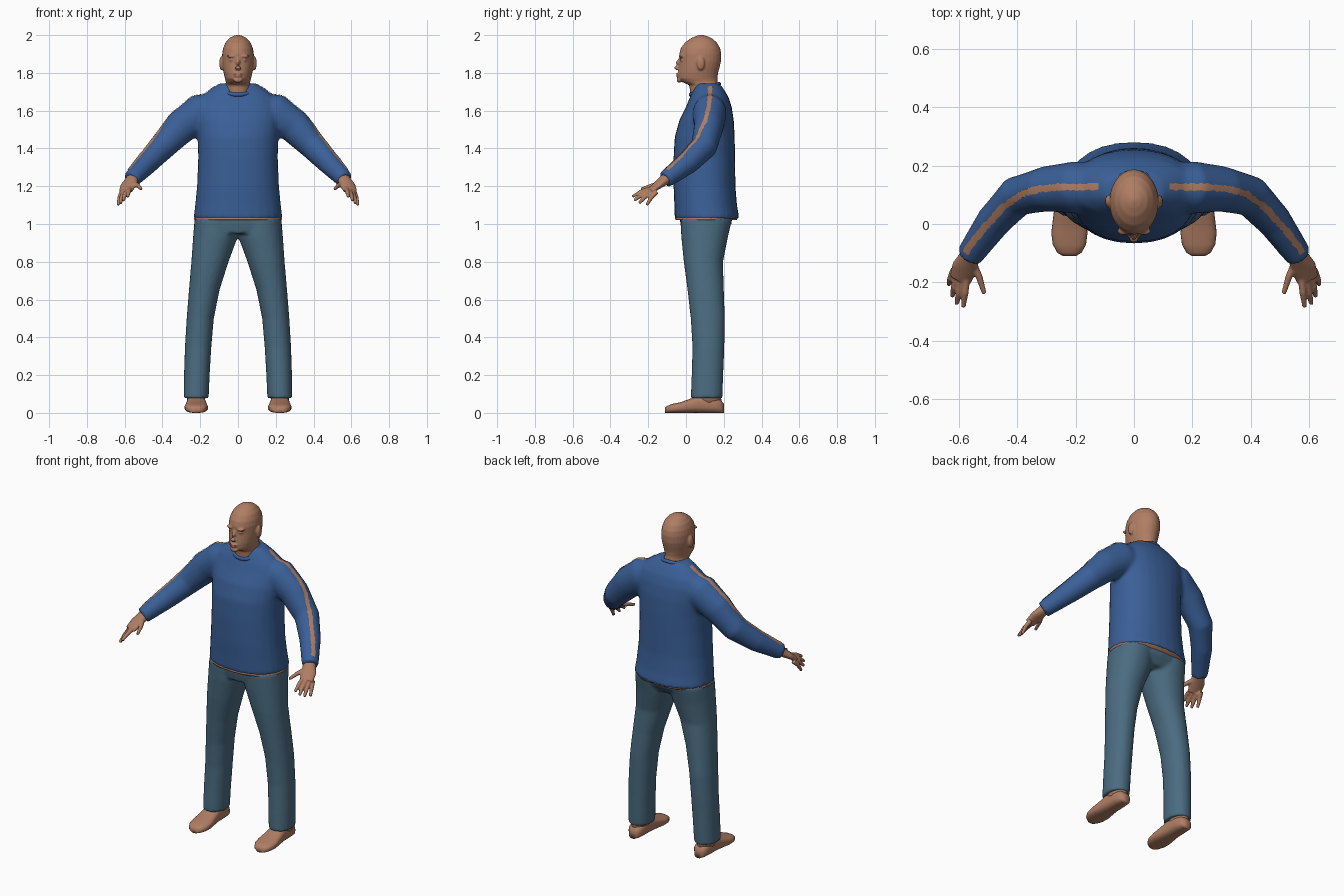
import bpy, bmesh, math, random
from mathutils import Vector, Matrix
from mathutils.bvhtree import BVHTree

if "Cube" in bpy.data.objects:
    bpy.data.objects.remove(bpy.data.objects["Cube"])

random.seed(4)


def material(name, rgb):
    m = bpy.data.materials.new(name)
    m.diffuse_color = (*rgb, 1)
    m.use_nodes = True
    m.node_tree.nodes["Principled BSDF"].inputs["Base Color"].default_value = m.diffuse_color
    return m


SKIN = material("skin", (0.43, 0.205, 0.125))
BLUE = material("shirt blue", (0.042, 0.115, 0.31))
TEAL = material("trouser teal", (0.07, 0.15, 0.22))


def loft(bm, rings, n=28, p=2.0):
    """Skin closed superellipse rings given as (centre, u vector, v vector)."""
    loops = []
    for c, u, v in rings:
        loop = []
        for i in range(n):
            a = 2 * math.pi * i / n
            ca, sa = math.cos(a), math.sin(a)
            loop.append(bm.verts.new(c + u * math.copysign(abs(ca) ** (2 / p), ca)
                                     + v * math.copysign(abs(sa) ** (2 / p), sa)))
        loops.append(loop)
    for a, b in zip(loops, loops[1:]):
        for i in range(n):
            j = (i + 1) % n
            bm.faces.new((a[i], a[j], b[j], b[i]))
    bm.faces.new(loops[0])
    bm.faces.new(loops[-1])


def column(bm, rows, cx=0.0, p=2.0):
    """Upright body from rows of (z, left x, right x, front y, back y)."""
    loft(bm, [(Vector(((l + r) / 2, (f + b) / 2, z)), Vector(((r - l) / 2, 0, 0)),
               Vector((0, (b - f) / 2, 0))) for z, l, r, f, b in rows], p=p)


def tube(bm, pts, s=1, n=20):
    """Limb along points (x, y, z, sideways radius, upright radius)."""
    cs = [Vector((s * q[0], q[1], q[2])) for q in pts]
    rings = []
    for i, q in enumerate(pts):
        t = (cs[min(i + 1, len(cs) - 1)] - cs[max(i - 1, 0)]).normalized()
        u = t.cross(Vector((0, 0, 1))).normalized()
        rings.append((cs[i], u * q[3], u.cross(t) * q[4]))
    loft(bm, rings, n)


def blob(bm, loc, size):
    bmesh.ops.create_uvsphere(bm, u_segments=20, v_segments=12, radius=1,
                              matrix=Matrix.Translation(loc) @ Matrix.Diagonal((*size, 1)))


def finish(bm, name, mat, voxel=0, smooth=0):
    bmesh.ops.recalc_face_normals(bm, faces=bm.faces)
    for f in bm.faces:
        f.smooth = True
    me = bpy.data.meshes.new(name)
    bm.to_mesh(me)
    bm.free()
    me.materials.append(mat)
    ob = bpy.data.objects.new(name, me)
    bpy.context.collection.objects.link(ob)
    if voxel:
        r = ob.modifiers.new("blend", "REMESH")
        r.mode, r.voxel_size, r.use_smooth_shade = "VOXEL", voxel, True
        m = ob.modifiers.new("soften", "SMOOTH")
        m.factor, m.iterations = 0.5, smooth
    return ob


# Shirt: torso and both sleeves blended together
bm = bmesh.new()
column(bm, [(z, -w, w, f, b) for z, w, f, b in (
    (1.025, .236, -.06, .283), (1.10, .227, -.062, .27), (1.2, .217, -.066, .262),
    (1.35, .211, -.066, .26), (1.46, .213, -.06, .258), (1.55, .222, -.035, .253),
    (1.62, .222, 0, .242), (1.67, .20, .02, .226), (1.71, .15, .038, .203),
    (1.745, .098, .055, .177))], p=2.2)
for s in (1, -1):
    tube(bm, [(.08, .125, 1.61, .08, .09), (.20, .125, 1.585, .09, .104),
              (.30, .12, 1.515, .078, .09), (.40, .095, 1.41, .07, .073),
              (.48, .01, 1.325, .06, .062), (.565, -.11, 1.235, .046, .046)], s)
shirt = finish(bm, "shirt", BLUE, .011, 5)

# Collar rib, lower at the front
bpy.ops.mesh.primitive_torus_add(major_radius=.08, minor_radius=.011, major_segments=40,
                                 minor_segments=10, location=(0, .1, 1.713),
                                 rotation=(.36, 0, 0))
collar = bpy.context.object
collar.name = "collar"
collar.data.materials.append(BLUE)
bpy.ops.object.shade_smooth()

# Thin skin line under the shirt hem
bm = bmesh.new()
column(bm, [(1.021, -.231, .231, -.056, .27), (1.034, -.233, .233, -.058, .272)], p=2.2)
finish(bm, "hem_line", SKIN)

# Skin stripes running along the top of the sleeves
dg = bpy.context.evaluated_depsgraph_get()
tree = BVHTree.FromObject(shirt, dg)
path = [Vector(q) for q in ((.12, .127), (.25, .127), (.32, .12), (.375, .107),
                            (.45, .055), (.52, -.022), (.582, -.105))]
bm = bmesh.new()
for s in (1, -1):
    prev = None
    for a, b in zip(path, path[1:]):
        side = Vector((a.y - b.y, b.x - a.x)).normalized()
        for k in range(12):
            c = a.lerp(b, k / 12)
            row = []
            for j in (-1, 0, 1):
                q = c + side * j * (.011 + random.uniform(-.003, .003))
                hit = tree.ray_cast(Vector((s * q.x, q.y, 3)), Vector((0, 0, -1)))
                row.append(bm.verts.new(hit[0] + hit[1] * .003) if hit[0] else None)
            if prev:
                for j in (0, 1):
                    quad = [prev[j], prev[j + 1], row[j + 1], row[j]]
                    if all(quad):
                        bm.faces.new(quad if s < 0 else quad[::-1])
            prev = row
for f in bm.faces:
    if f.normal.z < 0:
        f.normal_flip()
finish(bm, "sleeve_stripes", SKIN)

# Trousers: hips and two legs
bm = bmesh.new()
column(bm, [(.95, -.205, .205, -.02, .205), (1.0, -.23, .23, -.03, .24),
            (1.06, -.226, .226, -.035, .25)], p=2.2)
LEG = ((.078, .155, .288, .025, .193), (.2, .15, .286, .03, .197), (.35, .141, .281, .034, .203),
       (.5, .128, .272, .025, .206), (.65, .098, .26, .008, .2), (.8, .05, .247, -.012, .196),
       (.93, .002, .238, -.025, .222), (1.03, 0, .23, -.03, .245))
for s in (1, -1):
    column(bm, [(z, s * l, s * r, f, b) for z, l, r, f, b in LEG], p=2.15)
finish(bm, "trousers", TEAL, .01, 4)

# Head with neck, nose, brows, lips, chin and ears
bm = bmesh.new()
column(bm, [(z, -w, w, f, b) for z, w, f, b in (
    (1.64, .07, .03, .18), (1.69, .07, .022, .178), (1.735, .067, .018, .172),
    (1.752, .064, -.022, .168), (1.77, .069, -.042, .166), (1.8, .076, -.042, .17),
    (1.83, .081, -.038, .178), (1.86, .084, -.034, .185), (1.9, .084, -.036, .187),
    (1.93, .079, -.028, .181), (1.96, .067, -.006, .164), (1.983, .047, .025, .138),
    (1.996, .024, .055, .108), (2.001, .006, .075, .088))])
tube(bm, [(0, -.03, 1.875, .009, .008), (0, -.046, 1.85, .011, .011),
          (0, -.053, 1.828, .017, .013), (0, -.045, 1.818, .012, .007)])
blob(bm, (0, -.04, 1.795), (.024, .013, .006))
blob(bm, (0, -.04, 1.783), (.021, .012, .006))
blob(bm, (0, -.036, 1.762), (.024, .014, .014))
for s in (1, -1):
    blob(bm, (s * .033, -.024, 1.888), (.026, .014, .008))
    blob(bm, (s * .033, -.02, 1.868), (.013, .012, .007))
    blob(bm, (s * .088, .078, 1.85), (.011, .021, .036))
finish(bm, "head", SKIN, .005, 2)

# Hands: palm, four fingers and thumb
FINGERS = (((.572, -.175, 1.19), (.578, -.235, 1.172), (.584, -.284, 1.145)),
           ((.588, -.18, 1.18), (.599, -.235, 1.155), (.607, -.274, 1.125)),
           ((.604, -.175, 1.17), (.615, -.215, 1.145), (.622, -.248, 1.11)),
           ((.615, -.155, 1.17), (.627, -.185, 1.14), (.634, -.208, 1.10)),
           ((.555, -.125, 1.22), (.53, -.18, 1.203), (.512, -.238, 1.185)))
bm = bmesh.new()
for s in (1, -1):
    tube(bm, [(.545, -.08, 1.26, .032, .032), (.563, -.115, 1.232, .036, .028),
              (.58, -.15, 1.205, .044, .021), (.594, -.19, 1.175, .038, .015)], s)
    for finger in FINGERS:
        tube(bm, [(*q, r, r) for q, r in zip(finger, (.013, .012, .008))], s, 12)
finish(bm, "hands", SKIN, .0045, 2)

# Shoes: flat-soled body along y plus an ankle
SHOE = ((-.11, .022, .028), (-.098, .042, .038), (-.07, .057, .048), (-.03, .062, .056),
        (.02, .056, .074), (.07, .05, .095), (.14, .047, .09), (.18, .04, .072), (.2, .024, .05))
bm = bmesh.new()
for s in (1, -1):
    loft(bm, [(Vector((s * .221, y, h / 2)), Vector((w, 0, 0)), Vector((0, 0, h / 2)))
              for y, w, h in SHOE], p=2.7)
    column(bm, [(.04, s * .177, s * .267, .05, .19), (.09, s * .172, s * .272, .045, .185),
                (.12, s * .178, s * .27, .05, .18)])
finish(bm, "shoes", SKIN)
